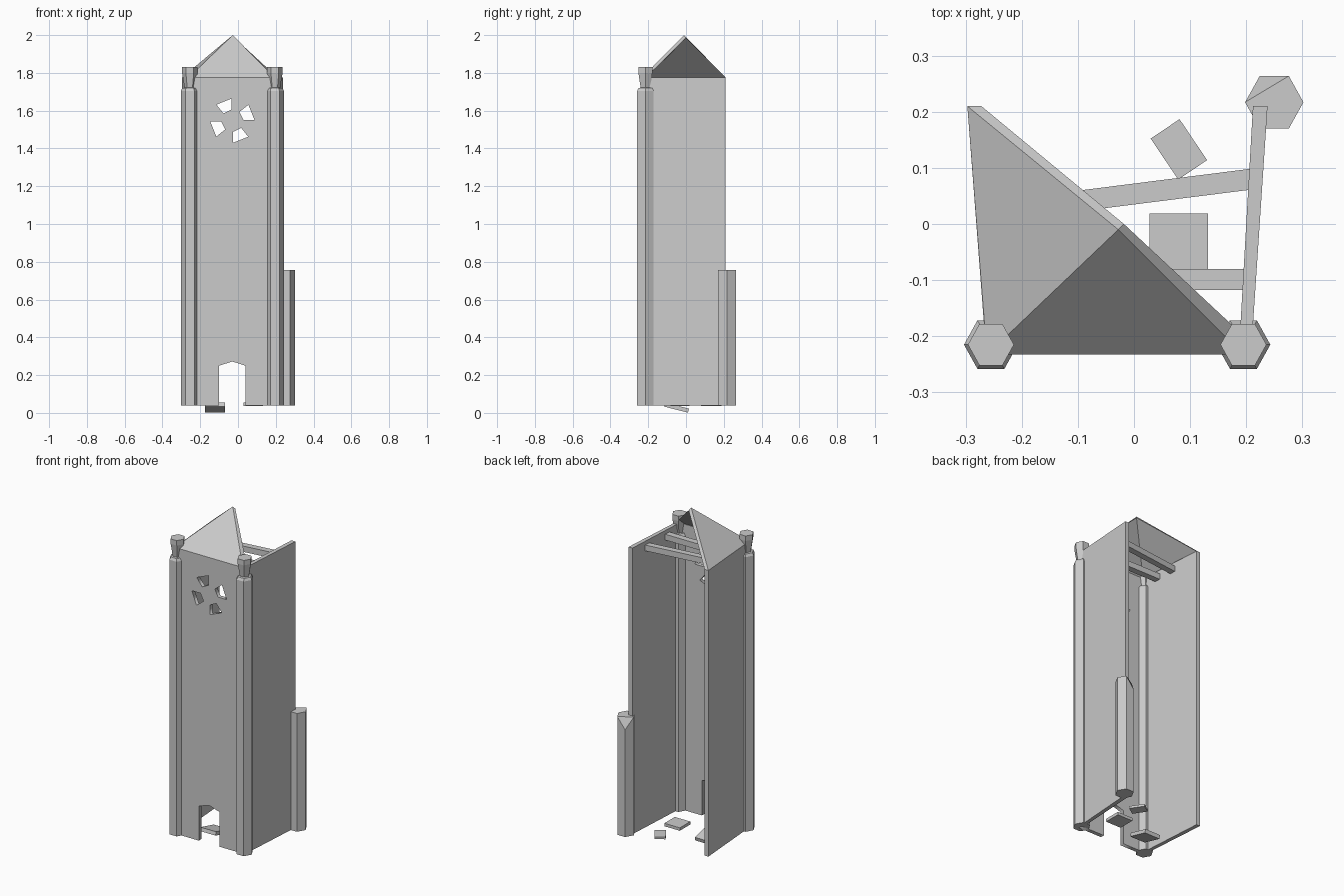
import bpy, bmesh, math
from mathutils import Vector, Euler

if "Cube" in bpy.data.objects:
    bpy.data.objects.remove(bpy.data.objects["Cube"])

BASE, EAVE = 0.04, 1.775


def make(name, verts, faces):
    me = bpy.data.meshes.new(name)
    me.from_pydata(verts, [], faces)
    bm = bmesh.new()
    bm.from_mesh(me)
    bmesh.ops.recalc_face_normals(bm, faces=bm.faces)
    bm.to_mesh(me)
    bm.free()
    ob = bpy.data.objects.new(name, me)
    bpy.context.collection.objects.link(ob)
    return ob


def stack(name, rings):
    """Solid skinned through rings of equal length."""
    n = len(rings[0])
    verts = [v for r in rings for v in r]
    faces = [list(range(n)), list(range(len(verts) - n, len(verts)))]
    for k in range(len(rings) - 1):
        for i in range(n):
            j = (i + 1) % n
            faces.append([k*n + i, k*n + j, (k+1)*n + j, (k+1)*n + i])
    return make(name, verts, faces)


def hexagon(cx, cy, r, z):
    return [(cx + r * math.cos(i * math.pi / 3),
             cy + 1.04 * r * math.sin(i * math.pi / 3), z) for i in range(6)]


def box(name, loc, size, rot=(0, 0, 0)):
    e = Euler(rot)
    quad = [(-.5, -.5), (.5, -.5), (.5, .5), (-.5, .5)]
    rings = [[Vector(loc) + e.to_matrix() @ Vector((x*size[0], y*size[1], z*size[2]))
              for x, y in quad] for z in (-.5, .5)]
    return stack(name, rings)


# front wall with doorway and pinwheel window
cx, cz = -0.03, 1.547
outline = [(-0.255, BASE), (-0.10, BASE), (-0.10, 0.25), (-0.03, 0.272), (0.04, 0.25),
           (0.04, BASE), (0.20, BASE), (0.20, EAVE), (-0.255, EAVE)]
pane = [(-0.084, 0.085), (-0.004, 0.117), (-0.004, 0.059), (-0.047, 0.038)]
loops = [outline]
for k in range(4):
    loops.append([(cx + x, cz + z) for x, z in pane])
    pane = [(z, -x) for x, z in pane]
cu = bpy.data.curves.new("front_wall", 'CURVE')
cu.dimensions, cu.fill_mode, cu.extrude = '2D', 'BOTH', 0.012
for pts in loops:
    s = cu.splines.new('POLY')
    s.points.add(len(pts) - 1)
    for p, (x, z) in zip(s.points, pts):
        p.co = (x, z, 0, 1)
    s.use_cyclic_u = True
wall = bpy.data.objects.new("front_wall", cu)
wall.location.y = -0.221
wall.rotation_euler.x = math.pi / 2
bpy.context.collection.objects.link(wall)
bpy.context.view_layer.objects.active = wall
wall.select_set(True)
bpy.ops.object.convert(target='MESH')

# slightly splayed side walls
for name, foot in (("left_wall", [(-.297, .21), (-.272, .21), (-.243, -.21), (-.265, -.21)]),
                   ("right_wall", [(.212, .21), (.238, .21), (.21, -.21), (.188, -.21)])):
    stack(name, [[(x, y, z) for x, y in foot] for z in (BASE, EAVE)])

# front corner pillars with flared capitals
for side, x in (("left", -0.255), ("right", 0.195)):
    prof = [(.048, BASE), (.048, 1.705), (.040, 1.72), (.028, 1.722), (.041, 1.80), (.041, 1.83)]
    stack(side + "_pillar", [hexagon(x, -0.215, r, z) for r, z in prof])

# broken rear pillar
top = hexagon(0.25, 0.217, 0.052, 0.757)
top[2] = (top[2][0], top[2][1], 0.69)
rear = hexagon(0.25, 0.217, 0.052, BASE)
make("broken_pillar", rear + top,
     [list(range(6)), [7, 8, 9], [6, 7, 9], [6, 9, 10], [6, 10, 11]] +
     [[i, (i + 1) % 6, 6 + (i + 1) % 6, 6 + i] for i in range(6)])

# two surviving roof panels
make("roof",
     [(-.297, .21, EAVE), (-.262, -.233, EAVE), (.195, -.233, EAVE), (-.028, -.01, 2.0),
      (-.272, .21, EAVE), (-.24, -.209, EAVE), (.21, -.213, EAVE), (-.018, .0, 1.985)],
     [[0, 1, 3], [1, 2, 3], [4, 7, 5], [5, 7, 6],
      [0, 4, 5, 1], [1, 5, 6, 2], [0, 3, 7, 4], [2, 6, 7, 3]])

# ceiling beams
box("rear_beam", (-0.035, 0.049, 1.735), (0.49, 0.037, 0.035), (0, 0, 0.126))
box("front_beam", (-0.03, -0.099, 1.735), (0.47, 0.038, 0.035))

# loose floor slabs
box("tilted_slab", (-0.122, -0.05, 0.028), (0.104, 0.13, 0.022), (-0.25, 0, 0))
box("floor_slab", (0.08, -0.031, 0.046), (0.104, 0.1, 0.018))
box("small_slab", (0.08, 0.133, 0.043), (0.062, 0.088, 0.014), (0, 0, math.radians(34)))
